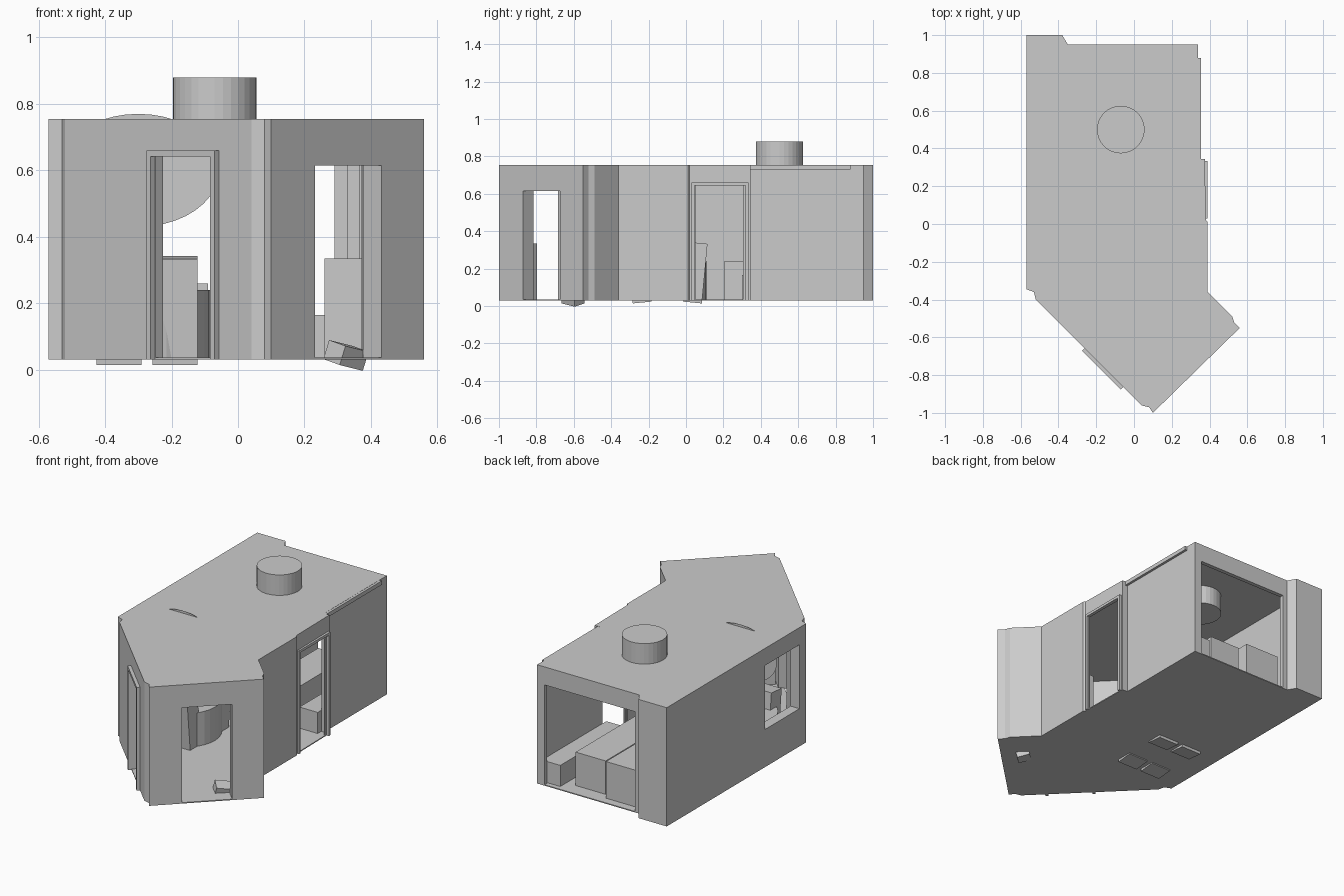
import bpy, bmesh
from math import radians, pi
from mathutils import Matrix

if "Cube" in bpy.data.objects:
    bpy.data.objects.remove(bpy.data.objects["Cube"])


def mesh_object(name, bm):
    bmesh.ops.recalc_face_normals(bm, faces=bm.faces)
    me = bpy.data.meshes.new(name)
    bm.to_mesh(me)
    bm.free()
    ob = bpy.data.objects.new(name, me)
    bpy.context.collection.objects.link(ob)
    return ob


def box(name, center, size, rot=(0, 0, 0)):
    bm = bmesh.new()
    bmesh.ops.create_cube(bm, size=1, matrix=Matrix.Diagonal((*size, 1)))
    ob = mesh_object(name, bm)
    ob.location = center
    ob.rotation_euler = [radians(a) for a in rot]
    return ob


def span(name, x0, x1, y0, y1, z0, z1):
    return box(name, ((x0 + x1) / 2, (y0 + y1) / 2, (z0 + z1) / 2),
               (x1 - x0, y1 - y0, z1 - z0))


def prism(name, pts, z0, z1):
    bm = bmesh.new()
    face = bm.faces.new([bm.verts.new((x, y, z0)) for x, y in pts])
    ext = bmesh.ops.extrude_face_region(bm, geom=[face])["geom"]
    verts = [v for v in ext if isinstance(v, bmesh.types.BMVert)]
    bmesh.ops.translate(bm, verts=verts, vec=(0, 0, z1 - z0))
    return mesh_object(name, bm)


def cylinder(name, x, y, r, z0, z1, sides=32):
    bm = bmesh.new()
    bmesh.ops.create_cone(bm, cap_ends=True, segments=sides, radius1=r, radius2=r,
                          depth=z1 - z0)
    ob = mesh_object(name, bm)
    ob.location = (x, y, (z0 + z1) / 2)
    return ob


def cut(target, cutter):
    mod = target.modifiers.new("cut", "BOOLEAN")
    mod.operation = "DIFFERENCE"
    mod.solver = "EXACT"
    mod.object = cutter
    bpy.context.view_layer.objects.active = target
    bpy.ops.object.modifier_apply(modifier=mod.name)
    bpy.data.objects.remove(cutter)


def door_frame(name, center, angle, width, top, bar, depth):
    # two jambs and a lintel, local x runs along the wall
    m = Matrix.Translation((*center, 0)) @ Matrix.Rotation(radians(angle), 4, "Z")
    zm, h = (top + 0.03) / 2, top - 0.03
    parts = [("left_jamb", (-(width - bar) / 2, 0, zm), (bar, depth, h)),
             ("right_jamb", ((width - bar) / 2, 0, zm), (bar, depth, h)),
             ("lintel", (0, 0, top - bar / 2), (width - 2 * bar, depth, bar))]
    for part, c, s in parts:
        box(name + "_" + part, m @ Matrix.Translation(c).to_translation(), s, (0, 0, angle))


# Building shell
outer = [(-.57, 1), (-.38, 1), (-.35, .95), (.34, .95), (.34, .345), (.375, .345),
         (.38, .02), (.39, .01), (.39, -.36), (.52, -.49), (.53, -.52), (.56, -.55),
         (.10, -1), (.08, -.97), (.04, -.96), (-.52, -.40), (-.53, -.36), (-.57, -.345)]
inner = [(-.51, .925), (.33, .925), (.33, .335), (.365, .335), (.375, 0), (.375, -.405),
         (.4825, -.5125), (.06, -.933), (-.51, -.363)]
shell = prism("building_shell", outer, 0.03, 0.755)
cut(shell, prism("room_cutter", inner, 0.036, 0.745))

# Door and window openings
cut(shell, box("cutter", (-.157, -.763, .3405), (.26, .2, .609), (0, 0, -45)))
cut(shell, box("cutter", (.33, -.77, .3255), (.28, .3, .579), (0, 0, 44.4)))
cut(shell, span("cutter", -.32, .29, .85, 1.1, .036, .645))
cut(shell, span("cutter", .3, .5, .052, .305, .036, .645))
cut(shell, span("cutter", -.7, -.45, -.28, .05, .26, .65))

# Door frames and awning strip
door_frame("front_door", (-.163, -.763), -45, .29, .66, .018, .03)
door_frame("side_door", (.38, .182), 90, .305, .66, .016, .02)
span("awning_strip", .335, .355, .345, .88, .73, .754)

# Roof vent
cylinder("roof_vent", -.07, .5, .126, .63, .88)

# Round table base with upright oval panel
cylinder("table_base", -.295, -.1, .21, .036, .24)
bm = bmesh.new()
bmesh.ops.create_circle(bm, cap_ends=True, segments=40, radius=1)
panel = mesh_object("oval_panel", bm)
panel.scale = (.243, .17, 1)
panel.rotation_euler = (pi / 2, 0, 0)
panel.location = (-.3, -.1, .6)

# Four tilted seats around the table
for x in (-.19, -.358):
    for s in (1, -1):
        box("seat", (x, -.1 + s * .15, .178), (.135, .1, .32), (-5.5 * s, 0, 0))

# Beds and cabinets
span("long_bench", .205, .328, .3, .92, .036, .165)
span("bed", -.06, .143, .205, .86, .036, .24)
span("bed_chest", -.32, -.09, .55, .9, .036, .26)
span("side_cabinet", .26, .374, -.33, -.05, .036, .335)
box("corner_cabinet", (.06, -.86, .185), (.09, .09, .298), (0, 0, 45))

# Tipped step box
box("step_box", (.325, -.605, .043), (.1, .075, .06), (14, 10, 45))
